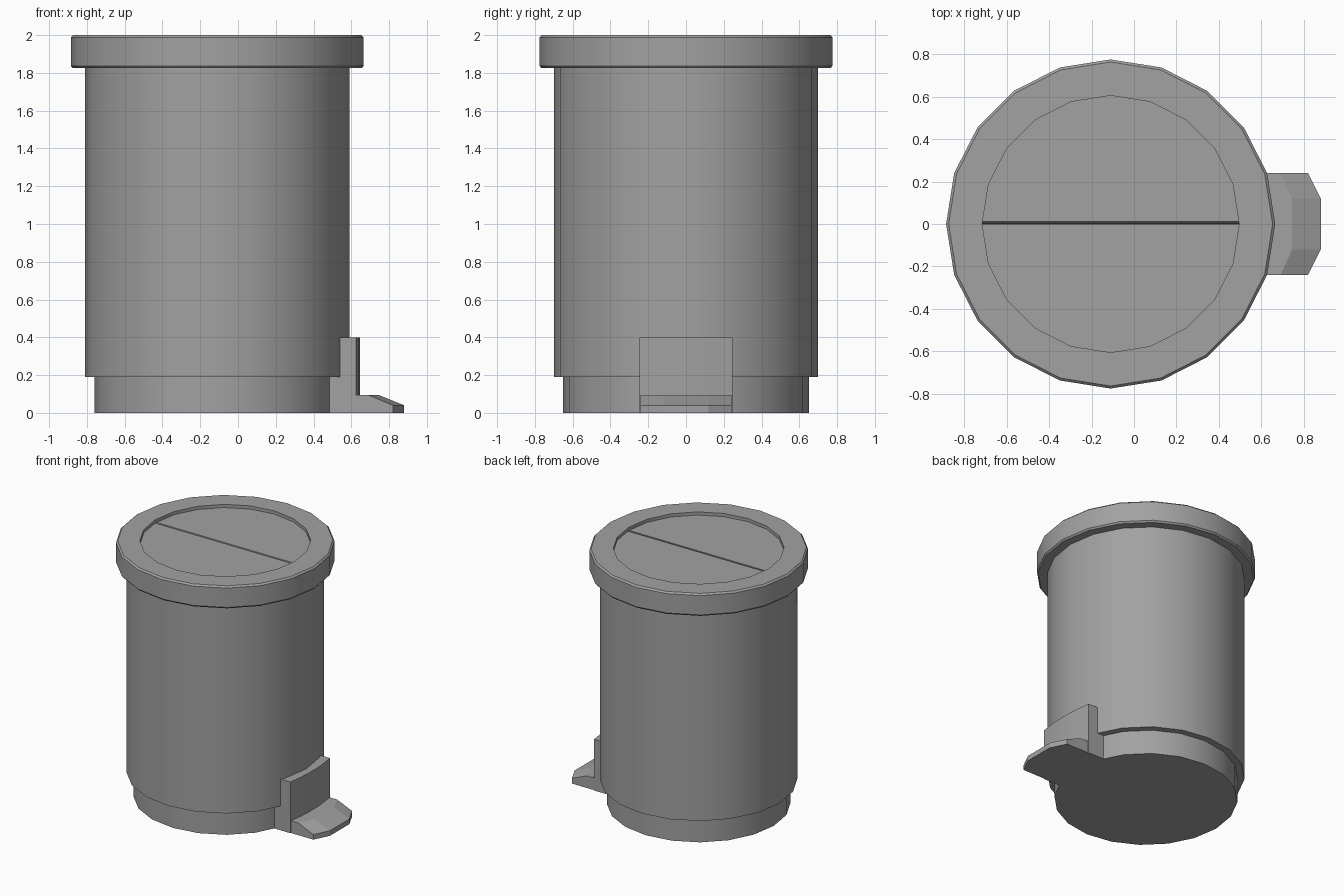
import bpy, bmesh
from math import cos, sin, pi, radians

if "Cube" in bpy.data.objects:
    bpy.data.objects.remove(bpy.data.objects["Cube"])

SIDES = 20
AXIS_X = -0.11

grey = bpy.data.materials.new("mid grey")
grey.use_nodes = True
colour = (0.36, 0.36, 0.36, 1)
grey.diffuse_color = colour
grey.node_tree.nodes["Principled BSDF"].inputs["Base Color"].default_value = colour


def finish(name, bm, smooth=True):
    bmesh.ops.recalc_face_normals(bm, faces=bm.faces)
    mesh = bpy.data.meshes.new(name)
    bm.to_mesh(mesh)
    bm.free()
    mesh.materials.append(grey)
    obj = bpy.data.objects.new(name, mesh)
    bpy.context.collection.objects.link(obj)
    if smooth:
        bpy.ops.object.select_all(action='DESELECT')
        obj.select_set(True)
        bpy.context.view_layer.objects.active = obj
        bpy.ops.object.shade_smooth_by_angle(angle=radians(30))
    return obj


def circle(r, first=0, last=SIDES):
    angles = [2 * pi * i / SIDES for i in range(first, last)]
    return [(AXIS_X + r * cos(a), r * sin(a)) for a in angles]


def loft(name, rings, close_ends=True, wrap=False, smooth=True):
    """Join matching rings of points; optionally cap the ends or wrap round."""
    bm = bmesh.new()
    loops = [[bm.verts.new(p) for p in ring] for ring in rings]
    pairs = list(zip(loops, loops[1:]))
    if wrap:
        pairs.append((loops[-1], loops[0]))
    for low, high in pairs:
        for i in range(len(low)):
            j = (i + 1) % len(low)
            bm.faces.new((low[i], low[j], high[j], high[i]))
    if close_ends and not wrap:
        bm.faces.new(loops[0])
        bm.faces.new(loops[-1])
    return finish(name, bm, smooth)


def at_height(outline, z):
    return [(x, y, z) for x, y in outline]


def lathe(name, profile, **options):
    return loft(name, [at_height(circle(r), z) for r, z in profile], **options)


# Bin body with its narrower base
lathe("bin_body", [(0.65, 0), (0.65, 0.19), (0.70, 0.19), (0.70, 1.85)])

# Lid rim with small bevels and an opening in the middle
lathe("lid_rim", [(0.605, 1.825), (0.765, 1.825), (0.775, 1.837), (0.775, 1.988),
                  (0.763, 2.0), (0.605, 2.0)], wrap=True)

# Two half-round flaps, recessed, with a bevelled slit between them
FLAP_LOW, FLAP_TOP = 1.945, 1.975
front = [(x, min(y, -0.002)) for x, y in circle(0.605, SIDES // 2, SIDES + 1)]
back = circle(0.605, 0, SIDES // 2 + 1)
back_low = [(x, max(y, -0.002)) for x, y in back]
back_top = [(x, max(y, 0.012)) for x, y in back]
loft("front_flap", [at_height(front, FLAP_LOW), at_height(front, FLAP_TOP)], smooth=False)
loft("back_flap", [at_height(back_low, FLAP_LOW), at_height(back_top, FLAP_TOP)], smooth=False)


def mirrored(half):
    """Complete an outline that is symmetric about y = 0."""
    return half + [(x, -y) for x, y in reversed(half)]


# Upright pedal bracket, gently bowed to follow the body
bracket = mirrored([(0.48, -0.245), (0.625, -0.245), (0.64, -0.13), (0.645, -0.04)])
loft("pedal_bracket", [at_height(bracket, 0), at_height(bracket, 0.4)])

# Foot pedal: flat near the bracket, sloping down to a clipped tip
edge = mirrored([(0.60, -0.24), (0.82, -0.24), (0.88, -0.12)])
crease = mirrored([(0.60, -0.24), (0.69, -0.24), (0.745, -0.12)])
lip = [(x, y, 0.04) for x, y in edge]
loft("foot_pedal", [at_height(edge, 0), lip, at_height(crease, 0.095)], smooth=False)
